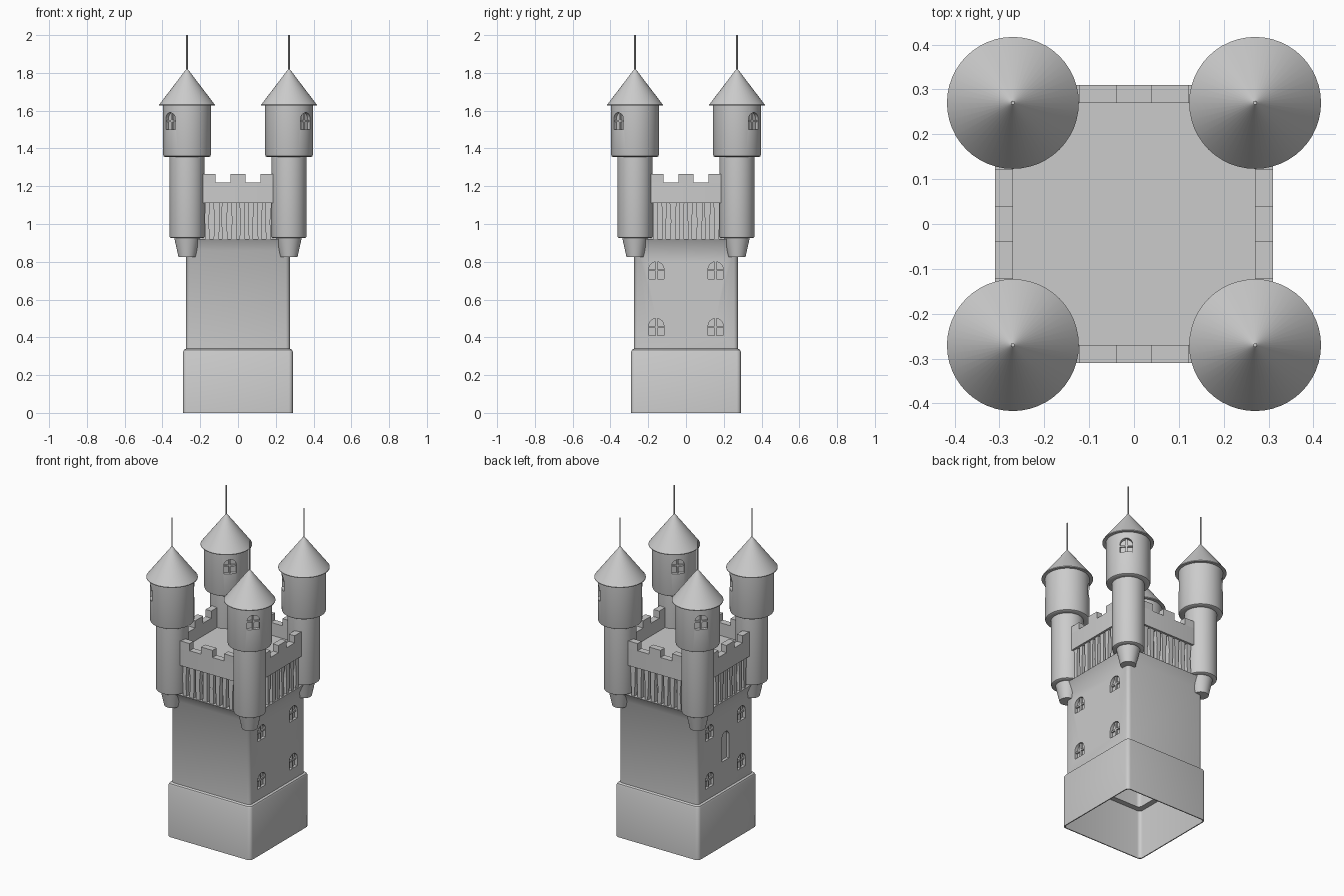
import bpy, bmesh, random
from math import pi, sin, cos, radians
from mathutils import Matrix, Vector

if "Cube" in bpy.data.objects:
    bpy.data.objects.remove(bpy.data.objects["Cube"])

random.seed(4)


def make(name, lofts):
    """One object from several closed lofts; each loft is a list of equal-length rings."""
    bm = bmesh.new()
    for rings in lofts:
        vs = [[bm.verts.new(p) for p in ring] for ring in rings]
        n = len(vs[0])
        for a, b in zip(vs, vs[1:]):
            for i in range(n):
                j = (i + 1) % n
                bm.faces.new((a[i], a[j], b[j], b[i]))
        bm.faces.new(vs[0][::-1])
        bm.faces.new(vs[-1])
    bmesh.ops.recalc_face_normals(bm, faces=bm.faces)
    me = bpy.data.meshes.new(name)
    bm.to_mesh(me)
    bm.free()
    ob = bpy.data.objects.new(name, me)
    bpy.context.collection.objects.link(ob)
    return ob


def square(h, z, r=0.022, n=5):
    """Rounded square ring of half-width h."""
    pts = []
    for k in range(4):
        c = Matrix.Rotation(k * pi / 2, 3, 'Z') @ Vector((h - r, h - r, 0))
        for i in range(n):
            a = k * pi / 2 + i * pi / 2 / (n - 1)
            pts.append((c.x + r * cos(a), c.y + r * sin(a), z))
    return pts


def lathe(profile, n=48):
    return [[(r * cos(2 * pi * i / n), r * sin(2 * pi * i / n), z) for i in range(n)]
            for r, z in profile]


def prism(outline, d0, d1, angle):
    """Outline in (u, z), extruded outwards from d0 to d1 in the given direction."""
    m = Matrix.Rotation(angle, 3, 'Z')
    return [[m @ Vector((d, u, z)) for u, z in outline] for d in (d0, d1)]


def box(u0, u1, z0, z1, d0, d1, angle):
    return prism([(u0, z0), (u1, z0), (u1, z1), (u0, z1)], d0, d1, angle)


def arch(u, z, w, h):
    r = w / 2
    return [(u - r, z), (u + r, z)] + [
        (u + r * cos(pi * i / 12), z + h - r + r * sin(pi * i / 12)) for i in range(13)]


def cross(u, z, w, h, d0, d1, angle):
    """Window bars."""
    b = 0.005
    zm = z + h * 0.5
    return [box(u - b, u + b, z, z + h - 0.001, d0, d1, angle),
            box(u - w / 2, u + w / 2, zm - b, zm + b, d0, d1 - 0.001, angle)]


def cut(ob, lofts):
    cutter = make("window_cutter", lofts)
    cutter.hide_render = True
    mod = ob.modifiers.new("windows", 'BOOLEAN')
    mod.operation, mod.solver, mod.object = 'DIFFERENCE', 'EXACT', cutter
    bpy.context.view_layer.objects.active = ob
    bpy.ops.object.modifier_apply(modifier=mod.name)
    bpy.data.objects.remove(cutter)


# Keep: hollow base and body, flared ledge, gallery recess, parapet and deck
keep = make("keep", [[square(h, z) for h, z in (
    (0.25, 0.84), (0.25, 0.31), (0.284, 0.31), (0.284, 0),
    (0.29, 0), (0.29, 0.325), (0.286, 0.334), (0.275, 0.34),
    (0.275, 0.86), (0.305, 0.92), (0.27, 0.92), (0.27, 1.11),
    (0.31, 1.11), (0.31, 1.22), (0.27, 1.22), (0.27, 1.14))]])

# Body windows on the two sides, plus a tall slit on the left
cuts, bars = [], []
for ang in (0, pi):
    for u in (-0.157, 0.157):
        for z in (0.41, 0.71):
            cuts.append(prism(arch(u, z, 0.08, 0.09), 0.257, 0.3, ang))
            bars += cross(u, z, 0.08, 0.09, 0.255, 0.268, ang)
cuts.append(prism(arch(0, 0.52, 0.07, 0.18), 0.257, 0.3, pi))
cut(keep, cuts)
make("body_window_bars", bars)

# Merlons and gallery slats on every side
merlons, slats = [], []
for k in range(4):
    ang = k * pi / 2
    for u0, u1 in ((-0.20, -0.12), (-0.04, 0.04), (0.12, 0.20)):
        merlons.append(box(u0, u1, 1.215, 1.265, 0.27, 0.31, ang))
    for i in range(8):
        u = (i - 3.5) * 0.046
        t, b = random.uniform(0.013, 0.018), random.uniform(0.009, 0.015)
        s = random.uniform(-0.005, 0.005)
        slats.append(prism([(u - b, 0.915), (u + b, 0.915), (u + t * 0.8 + s, 1.02),
                            (u + t, 1.115), (u - t, 1.115), (u - t * 0.8 + s, 1.02)],
                           0.265, 0.298, ang))
make("merlons", merlons)
make("gallery_slats", slats)

# Corner turret: corbel, shaft and wider drum, with windows facing out and in
turret = make("turret", [lathe((
    (0.045, 0.825), (0.067, 0.925), (0.084, 0.925), (0.091, 0.929), (0.093, 0.937),
    (0.093, 1.355), (0.117, 1.355), (0.124, 1.359), (0.127, 1.368), (0.127, 1.635)))])
cuts, bars = [], []
for ang in (pi / 4, 5 * pi / 4):
    cuts.append(prism(arch(0, 1.50, 0.072, 0.09), 0.104, 0.14, ang))
    bars += cross(0, 1.50, 0.072, 0.09, 0.102, 0.115, ang)
cut(turret, cuts)
turret_bars = make("turret_window_bars", bars)

# Conical roof and thin spike
roof = make("turret_roof", [lathe(((0.12, 1.63), (0.147, 1.628), (0.147, 1.632), (0.004, 1.82)))])
spike = make("roof_spike", [lathe(((0.004, 1.81), (0.004, 2.0)), 12)])

# Shading, then the four turrets share their meshes
bpy.ops.object.select_all(action='DESELECT')
for ob in (keep, turret, roof, spike):
    ob.select_set(True)
bpy.context.view_layer.objects.active = keep
bpy.ops.object.shade_smooth_by_angle(angle=radians(35))

for part in (turret, turret_bars, roof, spike):
    for k in range(4):
        ob = part if k == 0 else part.copy()
        if k:
            bpy.context.collection.objects.link(ob)
        ob.rotation_euler.z = k * pi / 2
        ob.location = Matrix.Rotation(k * pi / 2, 3, 'Z') @ Vector((0.27, 0.27, 0))
